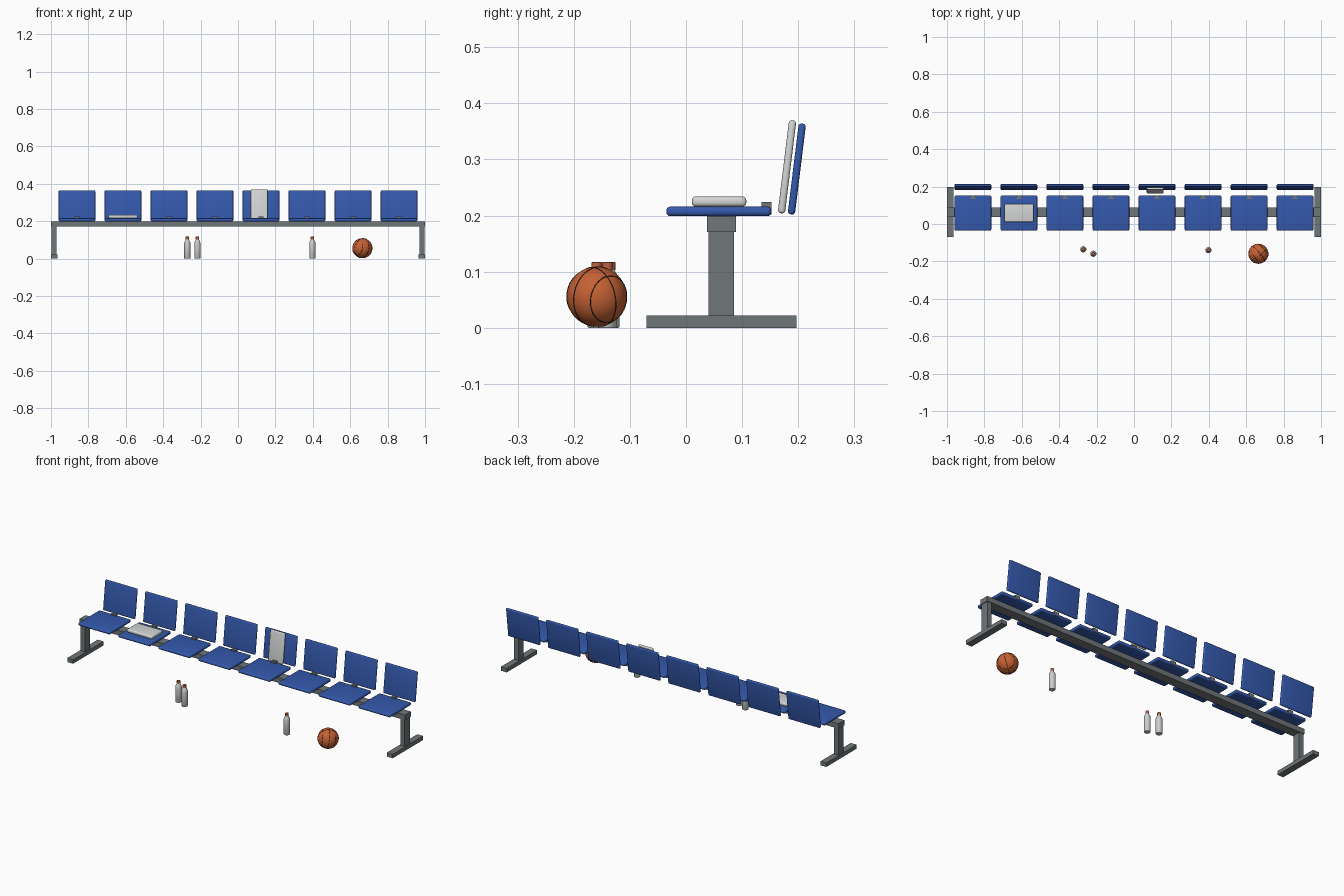
import bpy, bmesh, math
from mathutils import Vector, Matrix

cube = bpy.data.objects.get("Cube")
if cube:
    bpy.data.objects.remove(cube, do_unlink=True)


def material(name, r, g, b):
    m = bpy.data.materials.new(name)
    m.use_nodes = True
    m.diffuse_color = (r, g, b, 1)
    m.node_tree.nodes["Principled BSDF"].inputs["Base Color"].default_value = (r, g, b, 1)
    return m


BLUE = material("blue plastic", 0.035, 0.1, 0.42)
GREY = material("grey steel", 0.16, 0.18, 0.19)
WHITE = material("towel white", 0.66, 0.68, 0.67)
SILVER = material("bottle silver", 0.6, 0.62, 0.62)
ORANGE = material("ball orange", 0.56, 0.12, 0.035)
CAP = material("cap orange", 0.5, 0.13, 0.06)
BLACK = material("seam black", 0.01, 0.01, 0.01)


def finish(bm, name, mat, smooth=False):
    bmesh.ops.recalc_face_normals(bm, faces=bm.faces)
    mesh = bpy.data.meshes.new(name)
    bm.to_mesh(mesh)
    bm.free()
    mesh.materials.append(mat)
    ob = bpy.data.objects.new(name, mesh)
    bpy.context.collection.objects.link(ob)
    if smooth:
        bpy.ops.object.select_all(action="DESELECT")
        ob.select_set(True)
        bpy.context.view_layer.objects.active = ob
        bpy.ops.object.shade_smooth_by_angle(angle=math.radians(40))
    return ob


def box(name, mat, centre, size, tilt=0, bevel=0):
    bm = bmesh.new()
    bmesh.ops.create_cube(bm, size=1)
    bmesh.ops.scale(bm, vec=size, verts=bm.verts)
    if bevel:
        bmesh.ops.bevel(bm, geom=bm.edges[:], offset=bevel, segments=4,
                        profile=0.5, affect="EDGES")
    bmesh.ops.transform(bm, verts=bm.verts, matrix=Matrix.Translation(centre)
                        @ Matrix.Rotation(tilt, 4, "X"))
    return finish(bm, name, mat, bevel > 0)


def lathe(name, mat, profile, location, steps=24):
    bm = bmesh.new()
    verts = [bm.verts.new((r, 0, z)) for r, z in profile]
    edges = [bm.edges.new(pair) for pair in zip(verts, verts[1:])]
    bmesh.ops.spin(bm, geom=verts + edges, cent=(0, 0, 0), axis=(0, 0, 1),
                   angle=math.tau, steps=steps)
    bmesh.ops.remove_doubles(bm, verts=bm.verts, dist=0.0001)
    bmesh.ops.translate(bm, vec=location, verts=bm.verts)
    return finish(bm, name, mat, True)


# Frame: long beam on two posts with floor feet
BEAM_Y = 0.063
box("beam", GREY, (0, BEAM_Y, 0.185), (2, 0.052, 0.028))
for side, label in ((-1, "right"), (1, "left")):
    box(label + "_post", GREY, (side * 0.983, BEAM_Y, 0.097), (0.026, 0.045, 0.15))
    box(label + "_foot", GREY, (side * 0.982, BEAM_Y, 0.011), (0.036, 0.267, 0.022))

# Row of seats with backrests and small brackets
LEAN = math.radians(-7)
for i in range(8):
    x = (i - 3.5) * 0.246
    box(f"seat_{i + 1}", BLUE, (x, 0.0585, 0.2075), (0.196, 0.187, 0.017), bevel=0.007)
    box(f"backrest_{i + 1}", BLUE, (x, 0.1975, 0.283), (0.196, 0.013, 0.163), LEAN, 0.0055)
    box(f"bracket_{i + 1}", GREY, (x, 0.1435, 0.213), (0.028, 0.017, 0.022))

# Towels: one folded on a seat, one hung against a backrest
box("folded_towel", WHITE, (-0.615, 0.059, 0.225), (0.156, 0.097, 0.018), bevel=0.007)
box("hanging_towel", WHITE, (0.113, 0.18, 0.287), (0.09, 0.013, 0.167), LEAN, 0.0055)

# Drink bottles
BODY = [(0, 0), (0.015, 0), (0.0165, 0.002), (0.0165, 0.082), (0.014, 0.092),
        (0.009, 0.1), (0.008, 0.104), (0, 0.104)]
LID = [(0, 0.103), (0.0095, 0.103), (0.0095, 0.116), (0.0085, 0.117), (0, 0.117)]
for i, (x, y) in enumerate([(-0.271, -0.135), (-0.217, -0.159), (0.398, -0.14)]):
    lathe(f"bottle_{i + 1}", SILVER, BODY, (x, y, 0))
    lathe(f"bottle_cap_{i + 1}", CAP, LID, (x, y, 0))

# Ball
CENTRE = Vector((0.665, -0.159, 0.0555))
R = 0.0535
bm = bmesh.new()
bmesh.ops.create_uvsphere(bm, u_segments=40, v_segments=24, radius=R)
bmesh.ops.translate(bm, vec=CENTRE, verts=bm.verts)
finish(bm, "ball", ORANGE, True)


# Ball seams: thin rings lying on the surface
def seam(name, path):
    curve = bpy.data.curves.new(name, "CURVE")
    curve.dimensions = "3D"
    curve.bevel_depth = 0.0008
    curve.bevel_resolution = 1
    curve.materials.append(BLACK)
    spline = curve.splines.new("POLY")
    spline.points.add(len(path) - 1)
    spline.use_cyclic_u = True
    for point, co in zip(spline.points, path):
        point.co = (*co, 1)
    ob = bpy.data.objects.new(name, curve)
    bpy.context.collection.objects.link(ob)
    ob.location = CENTRE
    ob.rotation_euler = (math.radians(12), math.radians(8), math.radians(40))


def ring(axis, offset):
    turn = Vector((0, 0, 1)).rotation_difference(Vector(axis))
    r = math.sqrt(1 - offset * offset)
    angles = [math.tau * k / 48 for k in range(48)]
    return [turn @ Vector((r * math.cos(a), r * math.sin(a), offset)) * R for a in angles]


seam("seam_long", ring((1, 0, 0), 0))
seam("seam_cross", ring((0, 1, 0), 0))
seam("seam_side_a", ring((1, 0, 0), 0.62))
seam("seam_side_b", ring((1, 0, 0), -0.62))
